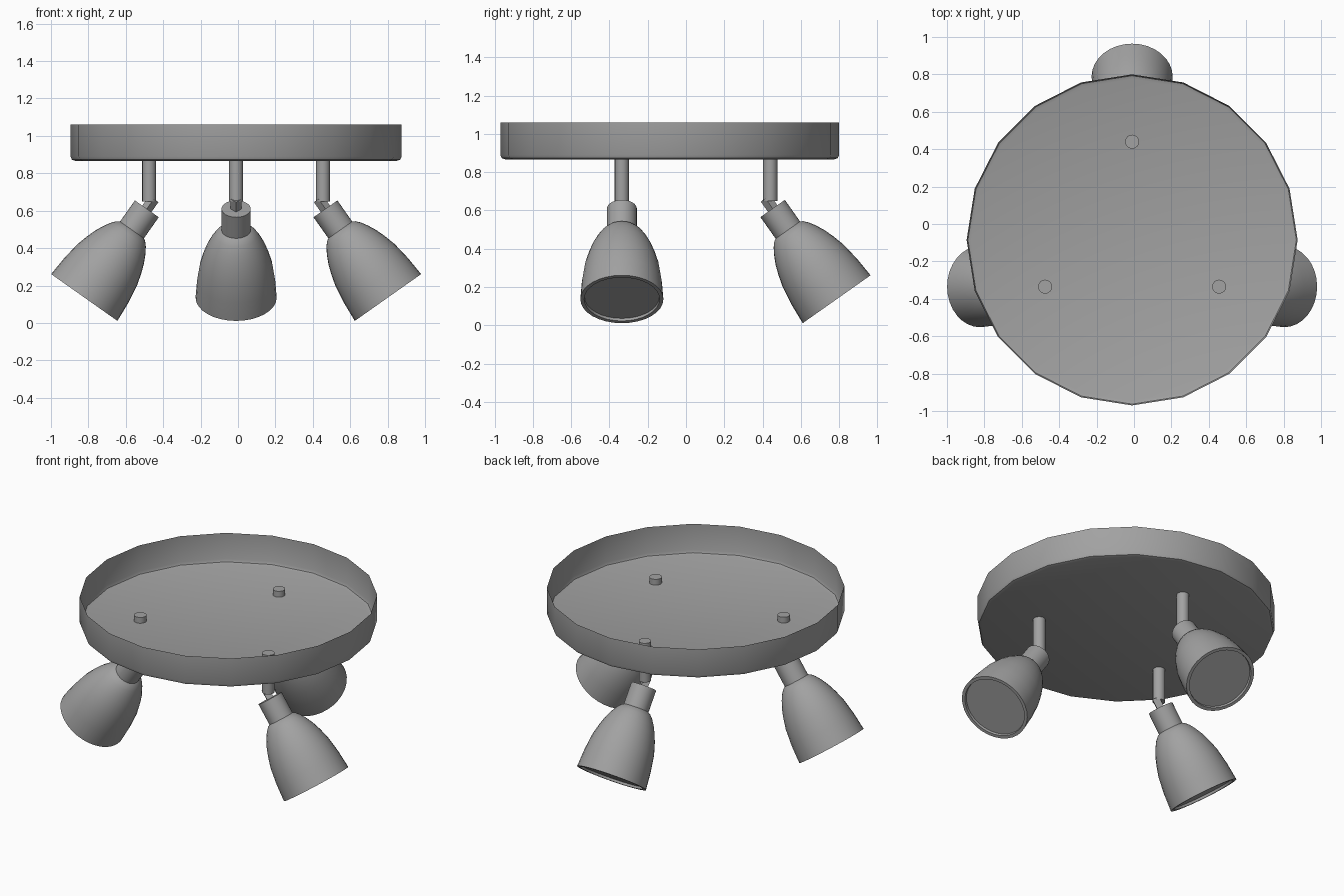
import bpy, bmesh, math
from mathutils import Vector, Matrix

cube = bpy.data.objects.get("Cube")
if cube:
    bpy.data.objects.remove(cube, do_unlink=True)

metal = bpy.data.materials.new("grey_metal")
metal.use_nodes = True
GREY = (0.36, 0.36, 0.36, 1)
metal.diffuse_color = GREY
metal.node_tree.nodes["Principled BSDF"].inputs["Base Color"].default_value = GREY


def lathe(name, profile, sides, matrix):
    """Revolve (radius, height) points about z, then place with matrix."""
    bm = bmesh.new()
    verts = [bm.verts.new((r, 0, z)) for r, z in profile]
    edges = [bm.edges.new(pair) for pair in zip(verts, verts[1:])]
    bmesh.ops.spin(bm, geom=verts + edges, cent=(0, 0, 0), axis=(0, 0, 1),
                   angle=math.tau, steps=sides, use_merge=True)
    bmesh.ops.remove_doubles(bm, verts=bm.verts, dist=1e-4)
    bmesh.ops.recalc_face_normals(bm, faces=bm.faces)
    bm.transform(matrix)
    mesh = bpy.data.meshes.new(name)
    bm.to_mesh(mesh)
    bm.free()
    mesh.materials.append(metal)
    obj = bpy.data.objects.new(name, mesh)
    bpy.context.collection.objects.link(obj)
    bpy.ops.object.select_all(action="DESELECT")
    bpy.context.view_layer.objects.active = obj
    obj.select_set(True)
    bpy.ops.object.shade_smooth_by_angle(angle=math.radians(35))
    return obj


def rod(name, radius, low, high, sides, matrix):
    lathe(name, [(0, low), (radius, low), (radius, high), (0, high)], sides, matrix)


# Ceiling plate: open thin dish with a rounded lower edge
CENTRE = Vector((-0.01, -0.085, 0))
dish = [(0, 0.867), (0.86, 0.867), (0.878, 0.873), (0.885, 0.89), (0.885, 1.06)]
lathe("ceiling_plate", dish, 20, Matrix.Translation(CENTRE))

# Spotlight: neck, flared shade, rim and recessed lens (radius, distance along axis)
shade = [(0, 0), (0.078, 0), (0.078, 0.138), (0.092, 0.146), (0.112, 0.168),
         (0.134, 0.203), (0.157, 0.25), (0.175, 0.3), (0.194, 0.367),
         (0.209, 0.47), (0.217, 0.58), (0.197, 0.58), (0.195, 0.565), (0, 0.565)]
TILT = math.radians(35.2)

lamps = {"left": (0.455, -0.335, 0),
         "right": (-0.475, -0.335, 180),
         "back": (-0.01, 0.44, 90)}

for side, (x, y, heading) in lamps.items():
    base = Matrix.Translation((x, y, 0)) @ Matrix.Rotation(math.radians(heading), 4, "Z")
    # Local z runs down the lamp axis, tilted outward
    aim = (base @ Matrix.Translation((0.0125, 0, 0.61))
           @ Matrix.Rotation(math.pi - TILT, 4, "Y"))
    rod(side + "_stem", 0.0375, 0.648, 0.905, 16, base)
    rod(side + "_hinge", 0.03, -0.065, 0.02, 4, aim)
    lathe(side + "_spotlight", shade, 32, aim)
